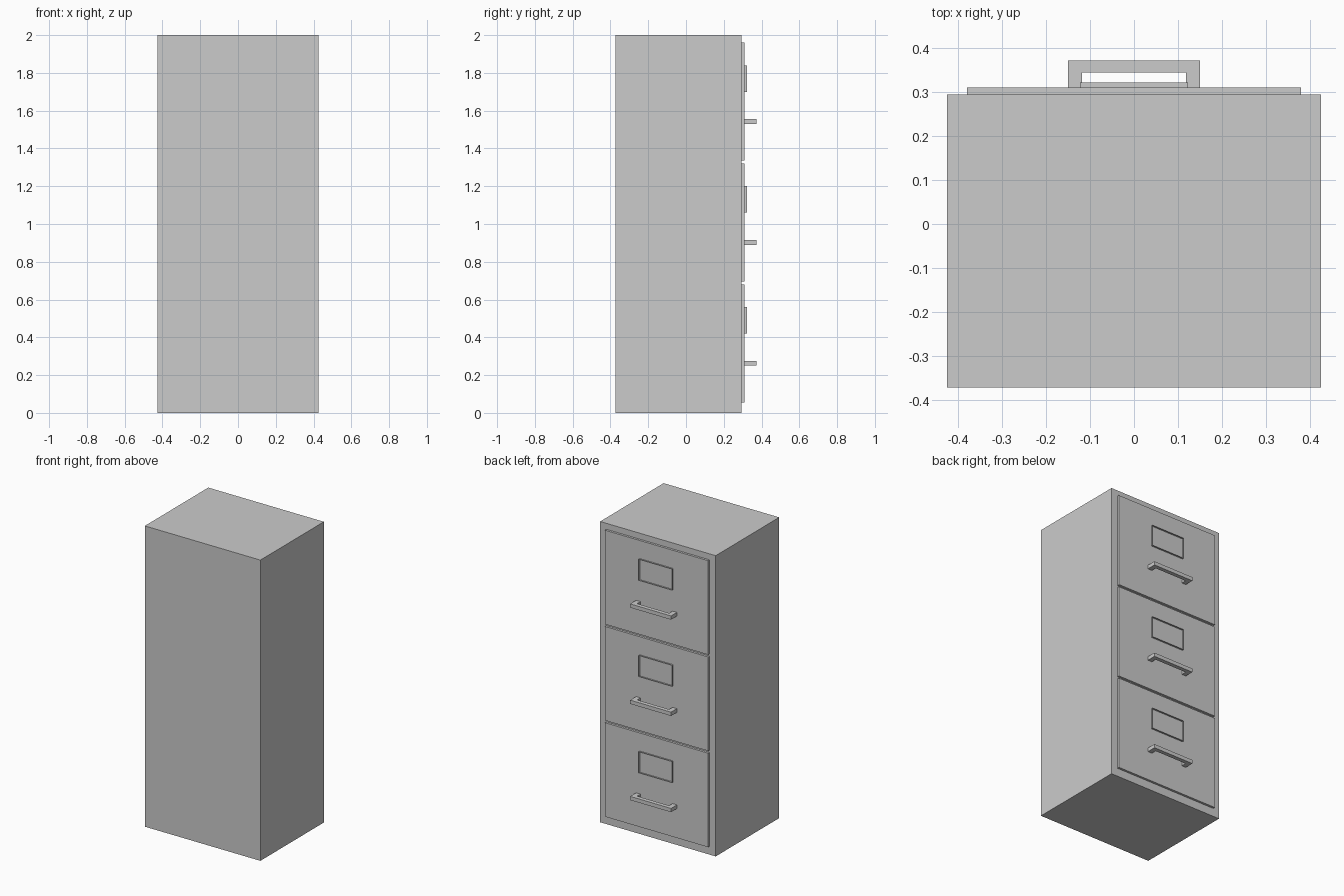
import bpy, bmesh
from mathutils import Vector

if "Cube" in bpy.data.objects:
    bpy.data.objects.remove(bpy.data.objects["Cube"])

BODY_FRONT, DRAWER_FRONT = 0.295, 0.31


def extrude_outline(name, points, offset, hole_margin=0):
    """Extrude a flat outline along offset; hole_margin cuts an opening to make a frame."""
    bm = bmesh.new()
    face = bm.faces.new([bm.verts.new(p) for p in points])
    if hole_margin:
        bmesh.ops.inset_region(bm, faces=[face], thickness=hole_margin, use_boundary=True)
        bmesh.ops.delete(bm, geom=[face], context='FACES_ONLY')
    result = bmesh.ops.extrude_face_region(bm, geom=bm.faces[:], use_keep_orig=True)
    moved = [g for g in result["geom"] if isinstance(g, bmesh.types.BMVert)]
    bmesh.ops.translate(bm, verts=moved, vec=Vector(offset))
    bmesh.ops.recalc_face_normals(bm, faces=bm.faces[:])
    mesh = bpy.data.meshes.new(name)
    bm.to_mesh(mesh)
    bm.free()
    obj = bpy.data.objects.new(name, mesh)
    bpy.context.collection.objects.link(obj)
    return obj


def upright(half_width, y, z0, z1):
    """Rectangle standing in the plane of the drawer fronts."""
    w = half_width
    return [(-w, y, z0), (w, y, z0), (w, y, z1), (-w, y, z1)]


# Cabinet body
extrude_outline("cabinet_body", upright(0.425, -0.372, 0, 2), (0, BODY_FRONT + 0.372, 0))

for i in range(3):
    z = 0.055 + 0.64 * i
    # Drawer front
    extrude_outline(f"drawer_front_{i + 1}", upright(0.38, BODY_FRONT, z, z + 0.625),
                    (0, DRAWER_FRONT - BODY_FRONT, 0))
    # Open label frame
    extrude_outline(f"label_frame_{i + 1}", upright(0.123, DRAWER_FRONT, z + 0.365, z + 0.505),
                    (0, 0.012, 0), hole_margin=0.014)
    # U-shaped pull handle
    half = [(0.118, DRAWER_FRONT), (0.15, DRAWER_FRONT), (0.15, 0.372)]
    u_shape = half + [(-x, y) for x, y in reversed(half)] + [(-0.118, 0.345), (0.118, 0.345)]
    extrude_outline(f"drawer_handle_{i + 1}", [(x, y, z + 0.195) for x, y in u_shape],
                    (0, 0, 0.025))
